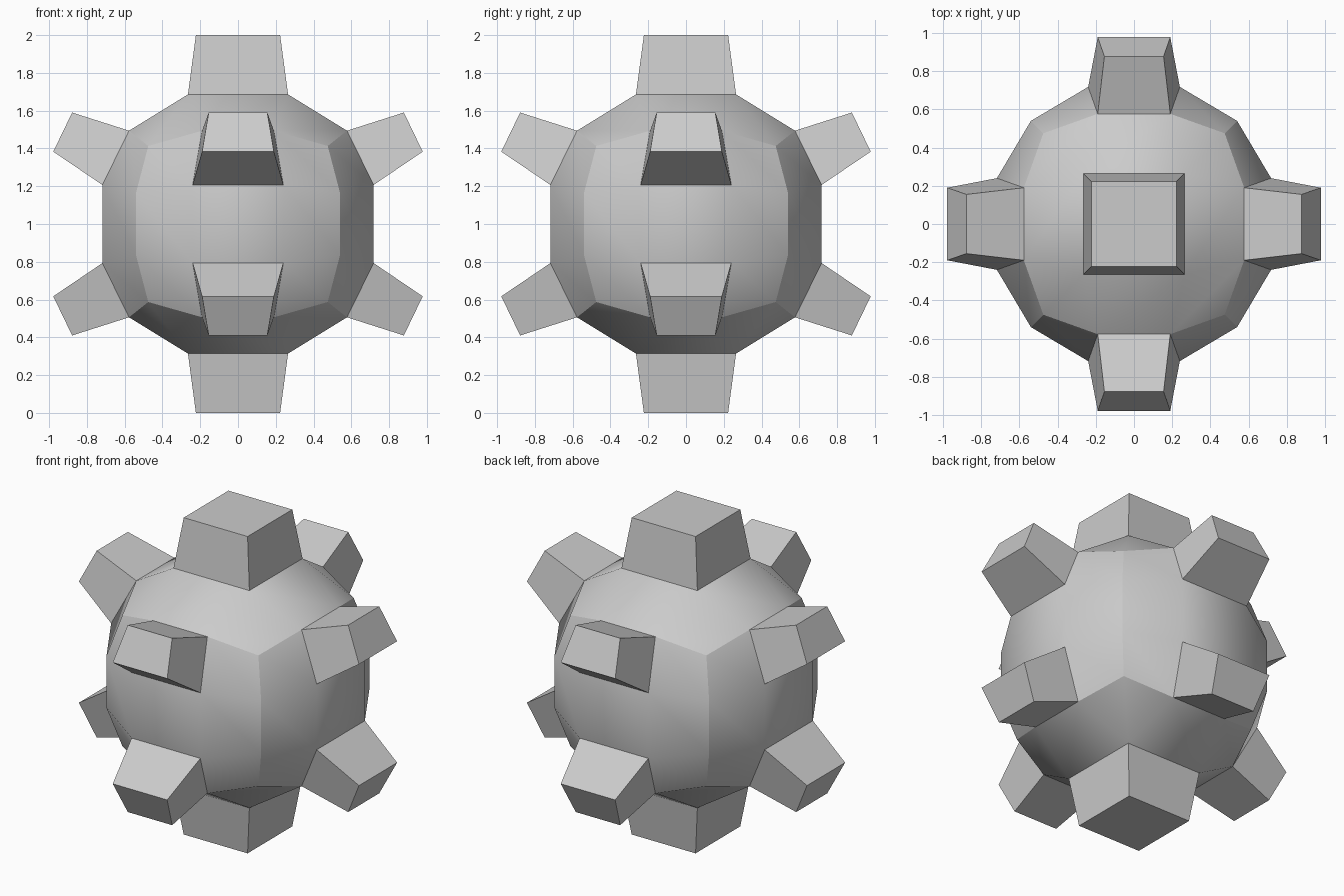
import bpy, bmesh
from math import pi
from mathutils import Matrix, Vector

if "Cube" in bpy.data.objects:
    bpy.data.objects.remove(bpy.data.objects["Cube"])

UP = Vector((0, 0, 1))  # centre of the ball

def finish(bm, name):
    bmesh.ops.remove_doubles(bm, verts=bm.verts, dist=0.001)
    mesh = bpy.data.meshes.new(name)
    bm.to_mesh(mesh)
    bm.free()
    ob = bpy.data.objects.new(name, mesh)
    ob.location = UP
    bpy.context.collection.objects.link(ob)
    return ob

def quad(bm, pts):
    # add a quad facing away from the centre
    f = bm.faces.new([bm.verts.new(p) for p in pts])
    f.normal_update()
    if f.normal.dot(f.calc_center_median()) < 0:
        f.normal_flip()
    return f

def patch(bm, rows, rot, holes):
    # 3x3 grid of faces, open where the studs grow out
    for i in range(3):
        for j in range(3):
            if (i, j) not in holes:
                quad(bm, [rot @ Vector(p) for p in
                          (rows[i][j], rows[i][j + 1], rows[i + 1][j + 1], rows[i + 1][j])]).smooth = True

def row(outer, inner):
    (a, y1, z1), (b, y2, z2) = outer, inner
    return [(-a, y1, z1), (-b, y2, z2), (b, y2, z2), (a, y1, z1)]

# Body: six rounded cube sides
bm = bmesh.new()
rim = row((.475, -.475, .413), (.19, -.577, .494))
mid = row((.54, -.54, .165), (.24, -.718, .207))
flip = lambda r: [(x, y, -z) for x, y, z in r]
for k in range(4):
    patch(bm, [rim, mid, flip(mid), flip(rim)],
          Matrix.Rotation(k * pi / 2, 3, 'Z'), {(0, 1), (2, 1)})
inner = row((.577, -.19, .494), (.265, -.265, .686))
back = lambda r: [(x, -y, z) for x, y, z in r]
for s in (1, -1):
    patch(bm, [rim, inner, back(inner), back(rim)],
          Matrix.Diagonal((1, 1, s)), {(1, 1)})
bmesh.ops.remove_doubles(bm, verts=bm.verts, dist=0.001)
# keep the cube edges crisp
for e in bm.edges:
    if all(max(abs(c) for c in v.co) < 0.66 for v in e.verts):
        e.smooth = False
finish(bm, "body")

def stud(name, base, tip, m):
    bm = bmesh.new()
    base = [m @ Vector(p) for p in base]
    tip = [m @ Vector(p) for p in tip]
    quad(bm, tip)
    mid_pt = sum(base + tip, Vector()) / 8
    for i in range(4):
        j = (i + 1) % 4
        f = quad(bm, [base[i], base[j], tip[j], tip[i]])
        f.normal_update()
        if f.normal.dot(f.calc_center_median() - mid_pt) < 0:
            f.normal_flip()
    finish(bm, name)

def trapezoid(w1, y1, z1, w2, y2, z2):
    return [(-w1, y1, z1), (w1, y1, z1), (w2, y2, z2), (-w2, y2, z2)]

# Studs: one at each pole, four round the upper and lower halves
for s, level in ((1, "upper"), (-1, "lower")):
    mirror = Matrix.Diagonal((1, 1, s))
    stud(level + "_pole_stud",
         trapezoid(.265, -.265, .686, .265, .265, .686),
         trapezoid(.223, -.223, 1, .223, .223, 1), mirror)
    for k, side in enumerate(("front", "right", "back", "left")):
        stud(f"{level}_{side}_stud",
             trapezoid(.24, -.718, .207, .19, -.577, .494),
             trapezoid(.19, -.978, .383, .155, -.878, .59),
             Matrix.Rotation(k * pi / 2, 3, 'Z') @ mirror)
